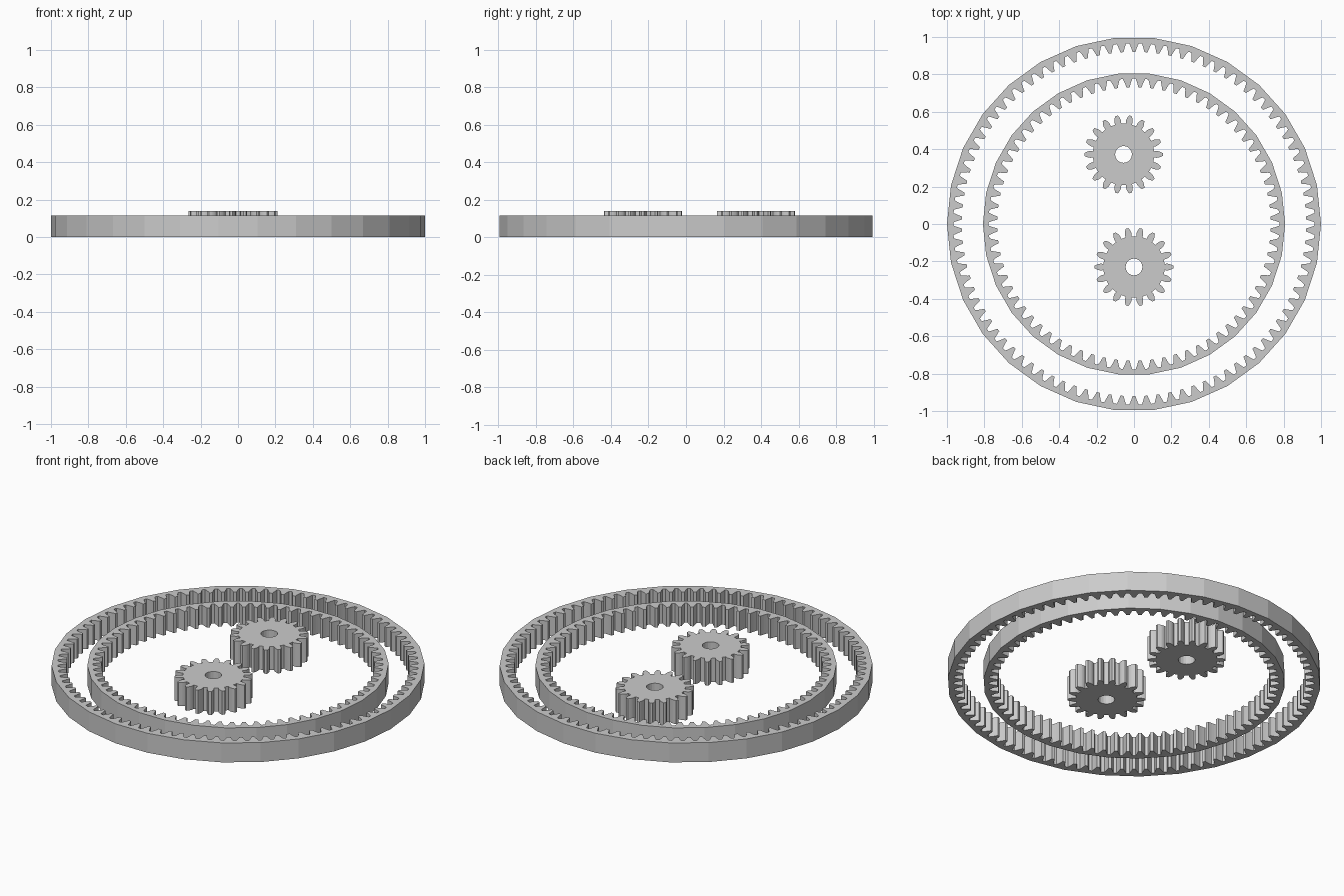
import bpy, bmesh, math

if "Cube" in bpy.data.objects:
    bpy.data.objects.remove(bpy.data.objects["Cube"])

MODULE = 0.021
PRESSURE = math.radians(20)

grey = bpy.data.materials.new("plain_grey")
grey.diffuse_color = (0.6, 0.6, 0.6, 1)
grey.use_nodes = True
grey.node_tree.nodes["Principled BSDF"].inputs["Base Color"].default_value = grey.diffuse_color


def circle(radius, sides):
    return [(radius * math.cos(2 * math.pi * i / sides),
             radius * math.sin(2 * math.pi * i / sides)) for i in range(sides)]


def gear_outline(teeth):
    """Involute gear profile with one tooth centred on +x."""
    pitch = MODULE * teeth / 2
    tip, root = pitch + MODULE, pitch - 1.17 * MODULE
    base = pitch * math.cos(PRESSURE)

    def inv(r):
        a = math.acos(min(1, base / r))
        return math.tan(a) - a

    def half_angle(r):
        return math.pi / (2 * teeth) + inv(pitch) - inv(r)

    start = max(base, root)
    radii = [start + (tip - start) * k / 4 for k in range(5)]
    if root < base:
        radii.insert(0, root)
    flank = [(r, half_angle(r)) for r in radii]
    points = []
    for i in range(teeth):
        mid = 2 * math.pi * i / teeth
        side = [(r, mid - a) for r, a in flank] + [(r, mid + a) for r, a in reversed(flank)]
        points += [(r * math.cos(t), r * math.sin(t)) for r, t in side]
    return points


def plate(name, outer, inner, height, location=(0, 0)):
    """Flat plate between two closed outlines, extruded upward from z = 0."""
    bm = bmesh.new()
    for outline in (outer, inner):
        vs = [bm.verts.new((x, y, 0)) for x, y in outline]
        for i, v in enumerate(vs):
            bm.edges.new((v, vs[(i + 1) % len(vs)]))
    bmesh.ops.triangle_fill(bm, use_beauty=True, use_dissolve=False,
                            edges=bm.edges[:], normal=(0, 0, 1))
    out = bmesh.ops.extrude_face_region(bm, geom=bm.faces[:], use_keep_orig=True)
    top = [g for g in out["geom"] if isinstance(g, bmesh.types.BMVert)]
    bmesh.ops.translate(bm, verts=top, vec=(0, 0, height))
    bmesh.ops.recalc_face_normals(bm, faces=bm.faces[:])
    mesh = bpy.data.meshes.new(name)
    bm.to_mesh(mesh)
    bm.free()
    mesh.materials.append(grey)
    ob = bpy.data.objects.new(name, mesh)
    ob.location = (*location, 0)
    bpy.context.collection.objects.link(ob)


# Internal ring gears: faceted outside, toothed inside
plate("outer_ring_gear", circle(1.0, 30), gear_outline(90), 0.115)
plate("inner_ring_gear", circle(0.808, 30), gear_outline(72), 0.115)

# Two loose pinions with round bores
for name, pos in (("back_pinion", (-0.056, 0.372)), ("front_pinion", (0, -0.23))):
    plate(name, gear_outline(18), circle(0.045, 20), 0.14, pos)
